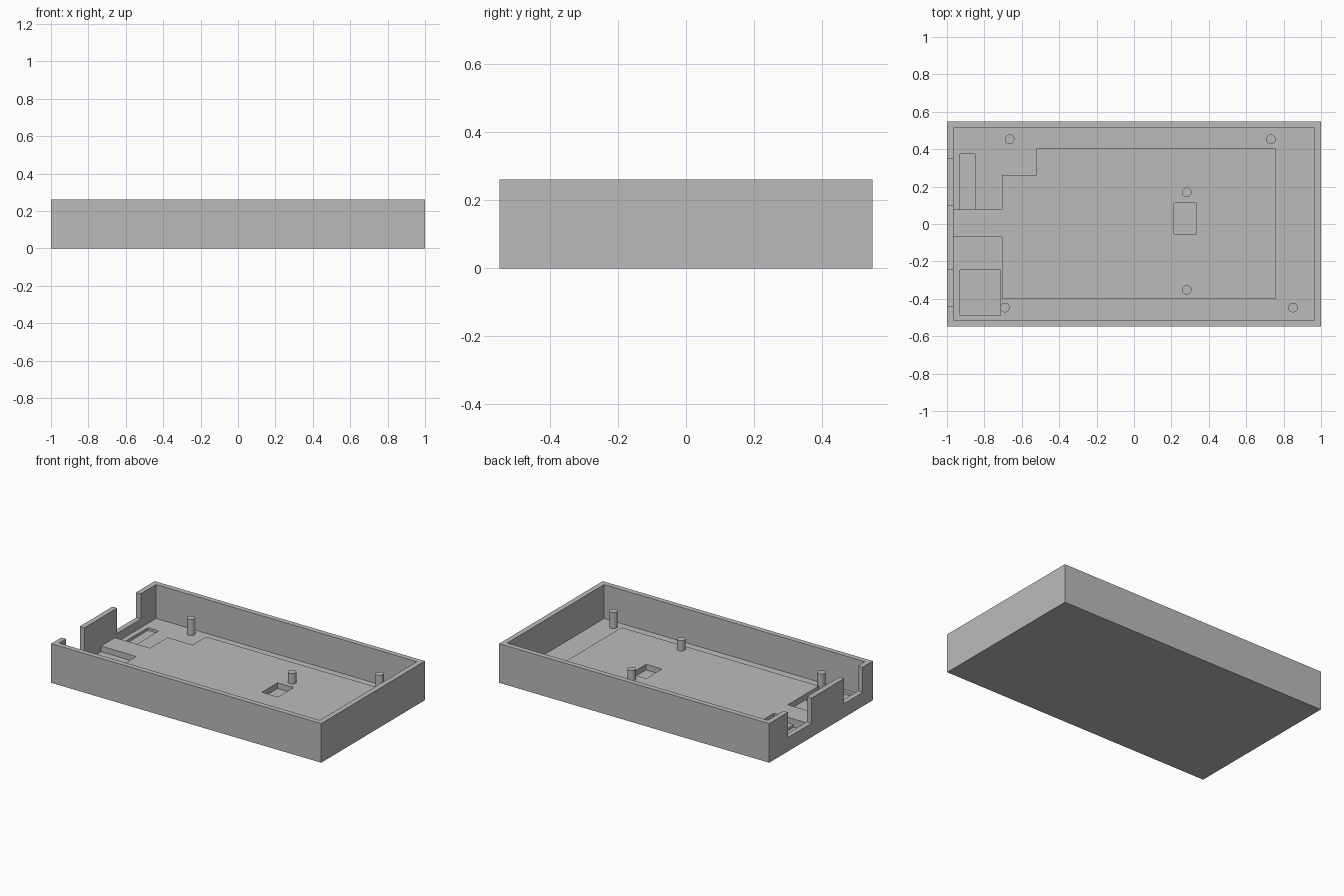
import bpy
import bmesh

if "Cube" in bpy.data.objects:
    bpy.data.objects.remove(bpy.data.objects["Cube"], do_unlink=True)

HEIGHT, FLOOR, DECK, WALL = 0.262, 0.035, 0.073, 0.035
HALF_X, HALF_Y = 1.0, 0.548

grey = bpy.data.materials.new("plain grey")
grey.use_nodes = True
COLOUR = (0.5, 0.5, 0.5, 1)
grey.diffuse_color = COLOUR
grey.node_tree.nodes["Principled BSDF"].inputs["Base Color"].default_value = COLOUR


def prism(name, outline, z0, z1):
    """Extrude a counter-clockwise outline from z0 up to z1."""
    bm = bmesh.new()
    face = bm.faces.new([bm.verts.new((x, y, z0)) for x, y in outline])
    top = bmesh.ops.extrude_face_region(bm, geom=[face])["geom"]
    bmesh.ops.translate(bm, vec=(0, 0, z1 - z0),
                        verts=[v for v in top if isinstance(v, bmesh.types.BMVert)])
    bmesh.ops.recalc_face_normals(bm, faces=bm.faces)
    mesh = bpy.data.meshes.new(name)
    bm.to_mesh(mesh)
    bm.free()
    mesh.materials.append(grey)
    obj = bpy.data.objects.new(name, mesh)
    bpy.context.collection.objects.link(obj)
    return obj


def box(name, x0, x1, y0, y1, z0, z1):
    return prism(name, [(x0, y0), (x1, y0), (x1, y1), (x0, y1)], z0, z1)


def cut(target, *bounds):
    """Remove a box-shaped volume from the target."""
    cutter = box("cutter", *bounds)
    cutter.hide_render = True
    mod = target.modifiers.new("cut", "BOOLEAN")
    mod.operation, mod.solver, mod.object = "DIFFERENCE", "EXACT", cutter
    bpy.context.view_layer.objects.active = target
    bpy.ops.object.modifier_apply(modifier=mod.name)
    bpy.data.objects.remove(cutter, do_unlink=True)


# Open tray with a solid floor
tray = box("tray", -HALF_X, HALF_X, -HALF_Y, HALF_Y, 0, HEIGHT)
inner_x, inner_y = HALF_X - WALL, HALF_Y - WALL
cut(tray, -inner_x, inner_x, -inner_y, inner_y, FLOOR, 0.4)

# Connector openings in the end wall
for y0, y1 in ((0.10, 0.35), (-0.44, -0.245)):
    cut(tray, -1.1, -0.9, y0, y1, 0.093, 0.4)

# Shallow pockets in the floor
for x0, x1, y0, y1 in ((-0.93, -0.85, 0.075, 0.375), (-0.93, -0.715, -0.49, -0.245)):
    cut(tray, x0, x1, y0, y1, 0.017, 0.1)

# Raised stepped deck with a tongue reaching the end wall
deck = prism("raised_deck", [
    (-0.975, -0.07), (-0.705, -0.07), (-0.705, -0.40), (0.757, -0.40), (0.757, 0.405),
    (-0.52, 0.405), (-0.52, 0.262), (-0.705, 0.262), (-0.705, 0.077), (-0.975, 0.077),
], FLOOR - 0.005, DECK)
cut(deck, 0.215, 0.333, -0.053, 0.113, 0, 0.2)

# Mounting posts
for i, (x, y) in enumerate([(-0.665, 0.453), (0.732, 0.453), (-0.69, -0.447),
                            (0.85, -0.447), (0.282, 0.17), (0.282, -0.352)]):
    z0, z1 = FLOOR - 0.005, 0.143
    bpy.ops.mesh.primitive_cylinder_add(vertices=16, radius=0.026, depth=z1 - z0,
                                        location=(x, y, (z0 + z1) / 2))
    post = bpy.context.object
    post.name = f"mounting_post_{i + 1}"
    post.data.materials.append(grey)
